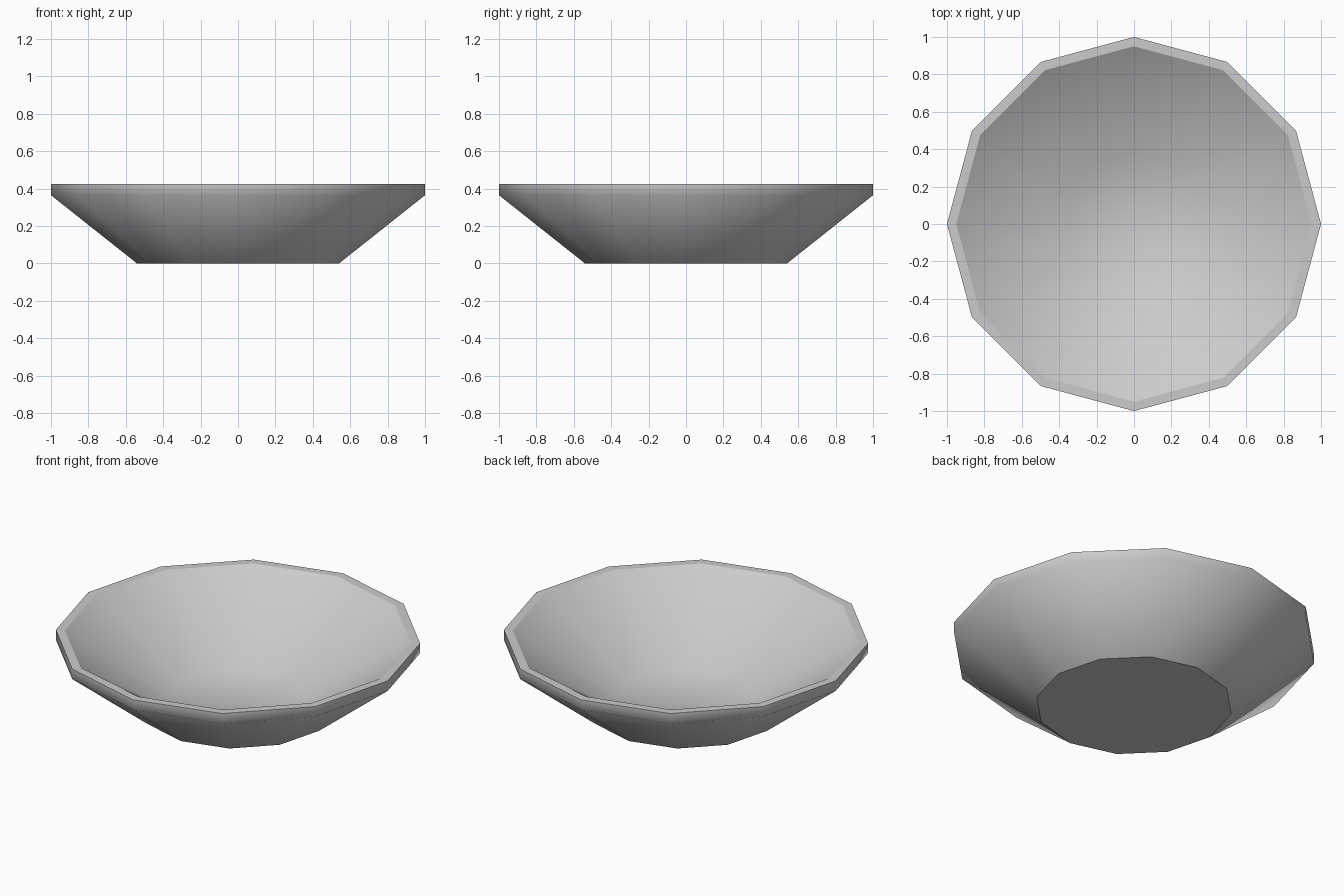
import bpy
import bmesh
from math import cos, sin, tau

cube = bpy.data.objects.get("Cube")
if cube:
    bpy.data.objects.remove(cube, do_unlink=True)

SIDES = 12
# (radius, height) from the foot, up the outside, over the rim and down inside
PROFILE = [(0.54, 0), (1.0, 0.365), (1.0, 0.425), (0.95, 0.425), (0.38, 0.06)]
SHARP_RINGS = (0, 2, 3)

# plain grey material
grey = bpy.data.materials.new("grey")
grey.use_nodes = True
colour = (0.6, 0.6, 0.6, 1)
grey.diffuse_color = colour
grey.node_tree.nodes["Principled BSDF"].inputs["Base Color"].default_value = colour

# turn the profile into rings joined by quads
bm = bmesh.new()
rings = [[bm.verts.new((r * cos(tau * i / SIDES), r * sin(tau * i / SIDES), z))
          for i in range(SIDES)] for r, z in PROFILE]
for low, high in zip(rings, rings[1:]):
    for i in range(SIDES):
        j = (i + 1) % SIDES
        bm.faces.new((low[i], low[j], high[j], high[i]))

# foot underside and inner floor
bm.faces.new(rings[0][::-1])
bm.faces.new(rings[-1])

# smooth walls, with crisp edges at the foot and the rim
for face in bm.faces:
    face.smooth = True
for k in SHARP_RINGS:
    for i in range(SIDES):
        bm.edges.get((rings[k][i], rings[k][(i + 1) % SIDES])).smooth = False
bmesh.ops.recalc_face_normals(bm, faces=bm.faces)

mesh = bpy.data.meshes.new("bowl")
bm.to_mesh(mesh)
bm.free()
mesh.materials.append(grey)
bowl = bpy.data.objects.new("bowl", mesh)
bpy.context.scene.collection.objects.link(bowl)
